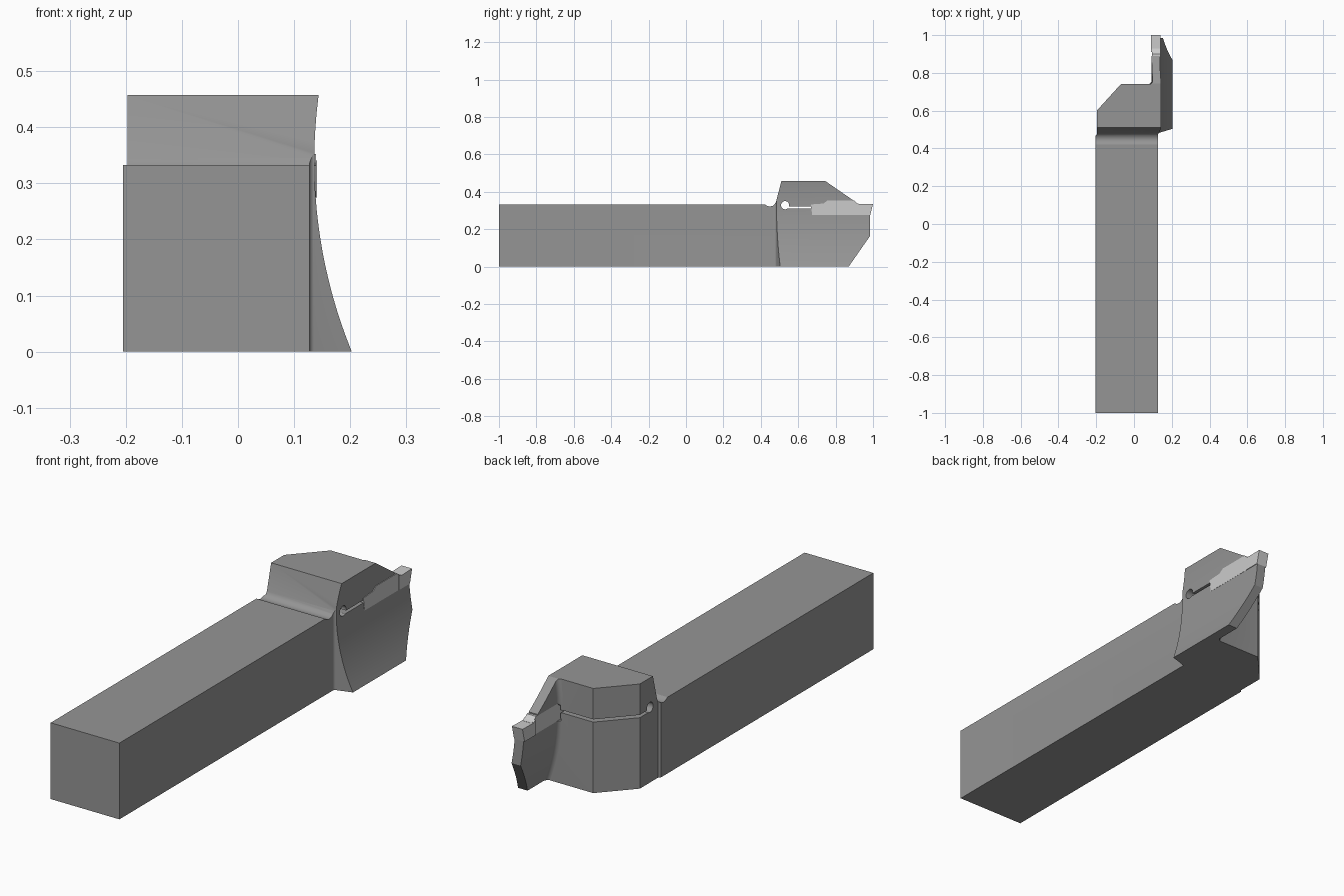
import bpy, bmesh, math

if "Cube" in bpy.data.objects:
    bpy.data.objects.remove(bpy.data.objects["Cube"])


def loft(name, rings):
    """Solid through a list of equal-length closed rings."""
    bm = bmesh.new()
    vs = [[bm.verts.new(p) for p in r] for r in rings]
    n = len(rings[0])
    bm.faces.new(vs[0])
    bm.faces.new(vs[-1])
    for a, b in zip(vs, vs[1:]):
        for i in range(n):
            j = (i + 1) % n
            bm.faces.new((a[i], a[j], b[j], b[i]))
    bmesh.ops.recalc_face_normals(bm, faces=bm.faces)
    me = bpy.data.meshes.new(name)
    bm.to_mesh(me)
    bm.free()
    ob = bpy.data.objects.new(name, me)
    bpy.context.collection.objects.link(ob)
    return ob


def prism(name, pts, axis, lo, hi):
    """Extrude a 2D outline along x, y or z."""
    def put(p, t):
        q = list(p)
        q.insert("xyz".index(axis), t)
        return q
    return loft(name, [[put(p, t) for p in pts] for t in (lo, hi)])


def boolean(ob, cutter, op):
    m = ob.modifiers.new(op, 'BOOLEAN')
    m.operation, m.solver, m.object = op, 'EXACT', cutter
    bpy.context.view_layer.objects.active = ob
    bpy.ops.object.modifier_apply(modifier=m.name)
    bpy.data.objects.remove(cutter)


def finish(ob, name, grey):
    """Smooth shading with sharp edges, and one grey material."""
    bpy.ops.object.select_all(action='DESELECT')
    ob.select_set(True)
    bpy.context.view_layer.objects.active = ob
    bpy.ops.object.shade_smooth_by_angle(angle=math.radians(25))
    mat = bpy.data.materials.new(name)
    mat.diffuse_color = (grey, grey, grey, 1)
    mat.use_nodes = True
    mat.node_tree.nodes["Principled BSDF"].inputs["Base Color"].default_value = mat.diffuse_color
    ob.data.materials.clear()
    ob.data.materials.append(mat)
    for p in ob.data.polygons:
        p.material_index = 0


# Concave curve of the cutting side
R, X0, Z0 = 0.9, 0.136, 0.34
def arc_x(z, off=0.0):
    return X0 + R - math.sqrt((R + off) ** 2 - (z - Z0) ** 2)

zs = [-0.05 + 0.55 * i / 22 for i in range(23)]

# Plan outline of shank and head, with a fillet beside the shank
fillet = [(.139 + .012 * math.cos(math.radians(a)), .472 + .012 * math.sin(math.radians(a)))
          for a in range(180, 105, -12)]
holder = prism("tool_holder", [(-.205, -1), (.127, -1)] + fillet + [
    (.26, .521), (.26, .74), (-.07, .74), (-.197, .6), (-.197, .474), (-.205, .466)],
    'z', -.02, .48)

# Curved blade with a fillet where it leaves the head
def blade_ring(y, off):
    return [(arc_x(z, off), y, z) for z in zs] + [(.3, y, zs[-1]), (.3, y, zs[0])]

fr = 0.022
rings = [blade_ring(.7, .043 + fr)]
for i in range(6):
    a = math.radians(90 * i / 5)
    rings.append(blade_ring(.739 + fr * (1 - math.cos(a)), .043 + fr * (1 - math.sin(a))))
rings.append(blade_ring(1.0, .043))
boolean(holder, loft("blade", rings), 'UNION')

# Side silhouette trims shank, groove, clamp and blade nose
boolean(holder, prism("side_trim", [
    (-1.1, 0), (.87, 0), (.985, .165), (.985, .28), (.89, .28), (.89, .357),
    (.745, .457), (.51, .457), (.481, .345), (.474, .333), (.464, .325), (.45, .321),
    (.437, .323), (.428, .328), (.42, .333), (-1.1, .333)], 'x', -.5, .5), 'INTERSECT')

# Concave outer face
boolean(holder, prism("arc_trim", [(arc_x(z), z) for z in zs] + [(-.5, zs[-1]), (-.5, zs[0])],
                      'y', -1.2, 1.2), 'INTERSECT')

# Clamping slit, relief hole and insert pocket
boolean(holder, prism("slit", [(.53, .31), (.77, .31), (.77, .322), (.53, .322)],
                      'x', -.4, .4), 'DIFFERENCE')
hole = [(.53 + .022 * math.cos(math.tau * i / 32), .328 + .022 * math.sin(math.tau * i / 32))
        for i in range(32)]
boolean(holder, prism("hole", hole, 'x', -.4, .4), 'DIFFERENCE')
body = [(.668, .325), (.675, .275), (.93, .275), (.93, .334), (.915, .338), (.9, .352),
        (.755, .352), (.735, .337), (.668, .332)]
boolean(holder, prism("pocket", body, 'x', .085, .3), 'DIFFERENCE')
finish(holder, "steel", .3)

# Cutting insert with a slightly wider tip
insert = prism("cutting_insert", body, 'x', .095, .139)
tip = [(.91, .275), (.985, .275), (1.0, .335), (.925, .333), (.91, .341)]
boolean(insert, prism("tip", tip, 'x', .09, .141), 'UNION')
finish(insert, "carbide", .72)
